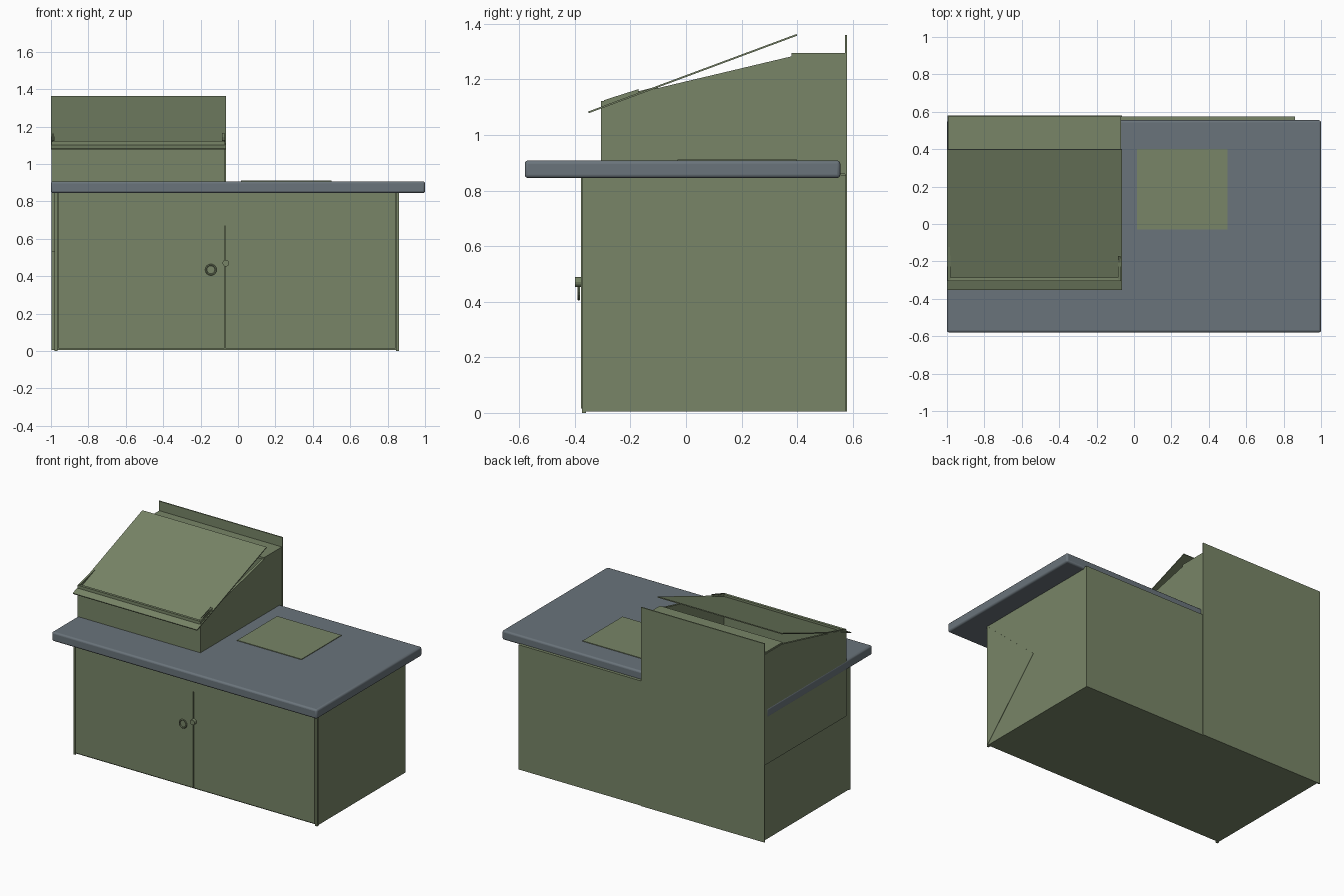
import bpy, bmesh, math
from mathutils import Vector

cube = bpy.data.objects.get("Cube")
if cube:
    bpy.data.objects.remove(cube, do_unlink=True)


def material(name, rgb):
    m = bpy.data.materials.new(name)
    m.use_nodes = True
    m.diffuse_color = (*rgb, 1)
    m.node_tree.nodes["Principled BSDF"].inputs["Base Color"].default_value = (*rgb, 1)
    return m


GREEN = material("olive green", (0.188, 0.235, 0.136))
GREY = material("slate grey", (0.144, 0.174, 0.198))


def finish(name, bm, mat):
    bmesh.ops.recalc_face_normals(bm, faces=bm.faces)
    mesh = bpy.data.meshes.new(name)
    bm.to_mesh(mesh)
    bm.free()
    mesh.materials.append(mat)
    ob = bpy.data.objects.new(name, mesh)
    bpy.context.collection.objects.link(ob)
    return ob


def box(name, x, y, z, mat=GREEN):
    bm = bmesh.new()
    bmesh.ops.create_cube(bm, size=1)
    for v in bm.verts:
        v.co = [lo + (c + 0.5) * (hi - lo) for c, (lo, hi) in zip(v.co, (x, y, z))]
    return finish(name, bm, mat)


def side_profile(name, x0, x1, points, mat=GREEN):
    """Extrude a (y, z) outline along x."""
    bm = bmesh.new()
    face = bm.faces.new([bm.verts.new((x0, y, z)) for y, z in points])
    new = bmesh.ops.extrude_face_region(bm, geom=[face])["geom"]
    bmesh.ops.translate(bm, vec=(x1 - x0, 0, 0),
                        verts=[v for v in new if isinstance(v, bmesh.types.BMVert)])
    return finish(name, bm, mat)


# Lower cabinet with corner posts and two doors
box("cabinet_body", (-0.98, 0.86), (-0.365, 0.575), (0.005, 0.855))
for side, x in (("right", -0.98), ("left", 0.845)):
    box(side + "_corner_post", (x, x + 0.015), (-0.375, -0.36), (0, 0.85))
box("right_door", (-0.96, -0.073), (-0.378, -0.36), (0.015, 0.85))
box("left_door", (-0.068, 0.842), (-0.378, -0.36), (0.015, 0.85))
box("door_header", (-0.08, -0.06), (-0.378, -0.36), (0.67, 0.85))
side_profile("side_gusset", 0.859, 0.862, [(-0.365, 0.84), (0.07, 0.46), (-0.365, 0.01)])

# Door knobs: a ring pull and a small round knob
for name, x, z, r, depth in (("ring_pull", -0.145, 0.435, 0.026, 0.012),
                             ("round_knob", -0.065, 0.47, 0.018, 0.022)):
    if name == "ring_pull":
        bpy.ops.mesh.primitive_torus_add(major_radius=r, minor_radius=0.005, major_segments=16,
                                         minor_segments=6, location=(x, -0.386, z),
                                         rotation=(math.pi / 2, 0, 0))
    else:
        bpy.ops.mesh.primitive_cylinder_add(vertices=12, radius=r, depth=depth,
                                            location=(x, -0.389, z),
                                            rotation=(math.pi / 2, 0, 0))
    bpy.context.object.name = name
    bpy.context.object.data.materials.append(GREEN)

# Countertop with softened edges
top = box("countertop", (-1, 1), (-0.58, 0.555), (0.845, 0.908), GREY)
bevel = top.modifiers.new("soft_edges", "BEVEL")
bevel.width = 0.012
bevel.segments = 3
bpy.ops.object.select_all(action="DESELECT")
top.select_set(True)
bpy.context.view_layer.objects.active = top
bpy.ops.object.shade_smooth_by_angle(angle=math.radians(40))

# Flat square mat on the counter
box("counter_panel", (0.015, 0.5), (-0.03, 0.4), (0.904, 0.912))

# Hutch: sloped side walls, front wall, flat top strip and tall back panel
slope = [(-0.305, 1.12), (0.39, 1.285), (0.575, 1.285)]
side_profile("hutch_right_wall", -0.998, -0.982, [(0.575, 0.53), (-0.305, 0.53)] + slope)
side_profile("hutch_left_wall", -0.086, -0.07, [(0.575, 0.86), (-0.305, 0.86)] + slope)
box("hutch_front_wall", (-0.99, -0.075), (-0.305, -0.287), (0.88, 1.122))
box("hutch_top_strip", (-0.995, -0.07), (0.38, 0.578), (1.28, 1.295))
box("hutch_back_panel", (-0.998, -0.065), (0.572, 0.58), (0.005, 1.36))

# Raised lid and the small stops at its lower corners
lid_low, lid_high = Vector((-0.35, 1.078)), Vector((0.4, 1.357))
thick = Vector((-0.002, 0.006))
side_profile("hutch_lid", -1, -0.063,
             [lid_low, lid_high, lid_high + thick, lid_low + thick])
for side, x, y, z in (("right", -0.995, -0.1, 1.175), ("left", -0.085, -0.17, 1.15)):
    side_profile(side + "_lid_stop", x, x + 0.012,
                 [(-0.295, 1.09), (y, 1.165), (y, z), (-0.295, 1.125)])
